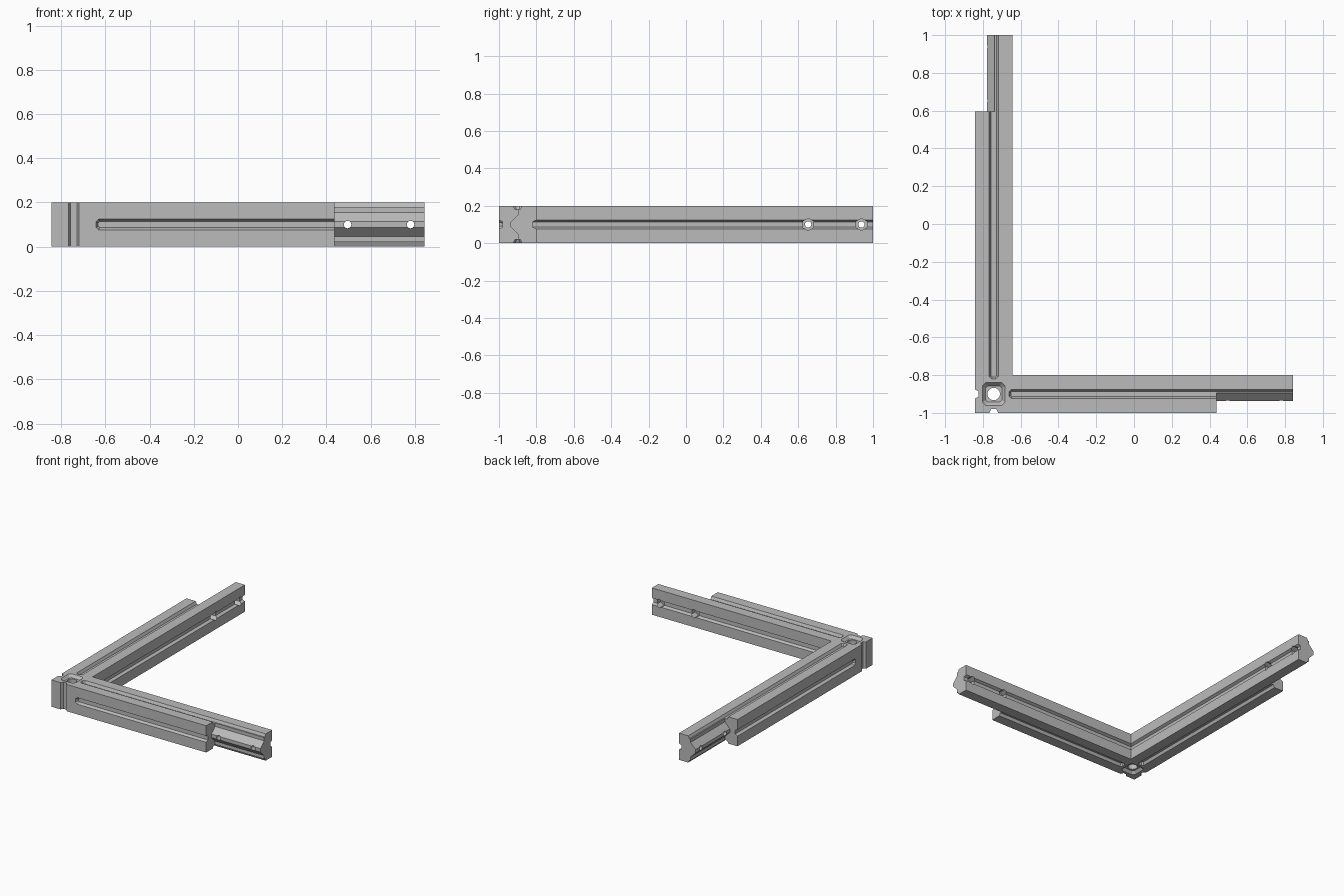
import bpy, bmesh, math

cube = bpy.data.objects.get("Cube")
if cube:
    bpy.data.objects.remove(cube, do_unlink=True)

W, H = 0.1, 0.2                 # half width and height of the bars
CX, CY = -0.7425, -0.9          # centre of the corner block
LENGTHS = (1.585, 1.9)          # arm lengths measured from the corner centre
LAP = 0.405                     # length of the half-lap at each tip
DEPTH = 0.02                    # groove depth

grey = bpy.data.materials.new("plain grey")
grey.use_nodes = True
colour = (0.5, 0.5, 0.5, 1)
grey.diffuse_color = colour
grey.node_tree.nodes["Principled BSDF"].inputs["Base Color"].default_value = colour


def loft(name, rings):
    """Solid skinned through rings of points, closed at both ends."""
    bm = bmesh.new()
    loops = [[bm.verts.new(p) for p in ring] for ring in rings]
    n = len(loops[0])
    for a, b in zip(loops, loops[1:]):
        for i in range(n):
            j = (i + 1) % n
            bm.faces.new((a[i], a[j], b[j], b[i]))
    bm.faces.new(loops[0])
    bm.faces.new(loops[-1])
    bmesh.ops.recalc_face_normals(bm, faces=bm.faces)
    mesh = bpy.data.meshes.new(name)
    bm.to_mesh(mesh)
    bm.free()
    mesh.materials.append(grey)
    ob = bpy.data.objects.new(name, mesh)
    bpy.context.collection.objects.link(ob)
    return ob


# L-shaped frame
LX, LY = LENGTHS
plan = [(-W, -W), (LX, -W), (LX, W), (W, W), (W, LY), (-W, LY)]
frame = loft("corner_frame", [[(CX + x, CY + y, z) for x, y in plan] for z in (0, H)])
bpy.context.view_layer.objects.active = frame


def cut(rings):
    cutter = loft("cutter", rings)
    cutter.hide_render = True
    mod = frame.modifiers.new("cut", 'BOOLEAN')
    mod.operation, mod.solver, mod.object = 'DIFFERENCE', 'EXACT', cutter
    bpy.ops.object.modifier_apply(modifier=mod.name)
    bpy.data.objects.remove(cutter, do_unlink=True)


def slot(a0, a1, h, c):
    """Rectangle a0..a1 by -h..h with corners chamfered by c."""
    return [(a0 + c, -h), (a1 - c, -h), (a1, c - h), (a1, h - c),
            (a1 - c, h), (a0 + c, h), (a0, h - c), (a0, c - h)]


def recess(face, a0, a1, h, c, slope):
    """Tapered recess cut into a face given as a map of (along, across, depth)."""
    mouth = slot(a0, a1, h, c)
    floor = slot(a0 + slope, a1 - slope, h - slope, c * 0.6)
    cut([[face(a, b, d) for a, b in ring]
         for ring, d in ((mouth, -DEPTH), (mouth, 0), (floor, DEPTH))])


def disc(r, n):
    return [(r * math.sin(2 * math.pi * i / n), r * math.cos(2 * math.pi * i / n)) for i in range(n)]


for arm, length in enumerate(LENGTHS):
    def place(u, v, z, arm=arm):
        return (CX + v, CY + u, z) if arm else (CX + u, CY + v, z)

    # Half-lap with a raised tongue at the tip
    lap = [(0.005, 0.25), (0.005, 0.155), (-0.037, 0.113), (-0.037, 0.087),
           (0.005, 0.045), (0.005, -0.05), (-0.2, -0.05), (-0.2, 0.25)]
    cut([[place(u, v, z) for v, z in lap] for u in (length - LAP, length + 0.05)])

    # Long grooves on top, bottom and outer sides
    end = length + 0.1
    for face in (lambda a, b, d: place(a, b, H - d),
                 lambda a, b, d: place(a, b, d)):
        recess(face, 0.08, end, 0.024, 0.012, 0.01)
    recess(lambda a, b, d: place(a, d - W, H / 2 + b), 0.1, length - LAP + 0.05, 0.024, 0.012, 0.01)

    # Inner groove, mitred into its neighbour
    cut([[place(u, W - d, H / 2 + b) for u, b in ((W - d, -h), (end, -h), (end, h), (W - d, h))]
         for d, h in ((-DEPTH, 0.024), (0, 0.024), (DEPTH, 0.014))])

    # Upright groove on the outside of the corner
    recess(lambda a, b, d: place(b, d - W, a), -0.1, H + 0.1, 0.024, 0.004, 0.01)

    # Bolt holes with hexagonal nut recesses on the inner side
    for back in (0.062, 0.347):
        for r, n, v0 in ((0.017, 24, -0.2), (0.033, 6, 0.045)):
            cut([[place(length - back + p, v, H / 2 + q) for p, q in disc(r, n)] for v in (v0, 0.2)])

# Tapered pockets and through hole in the corner block
for face in (lambda a, b, d: (CX + a, CY + b, H - d),
             lambda a, b, d: (CX + a, CY + b, d)):
    recess(face, -0.06, 0.06, 0.06, 0.018, 0.017)
cut([[(CX + p, CY + q, z) for p, q in disc(0.033, 32)] for z in (-0.1, 0.3)])

# Clean shading with crisp edges
frame.select_set(True)
bpy.ops.object.shade_smooth_by_angle(angle=math.radians(25))
